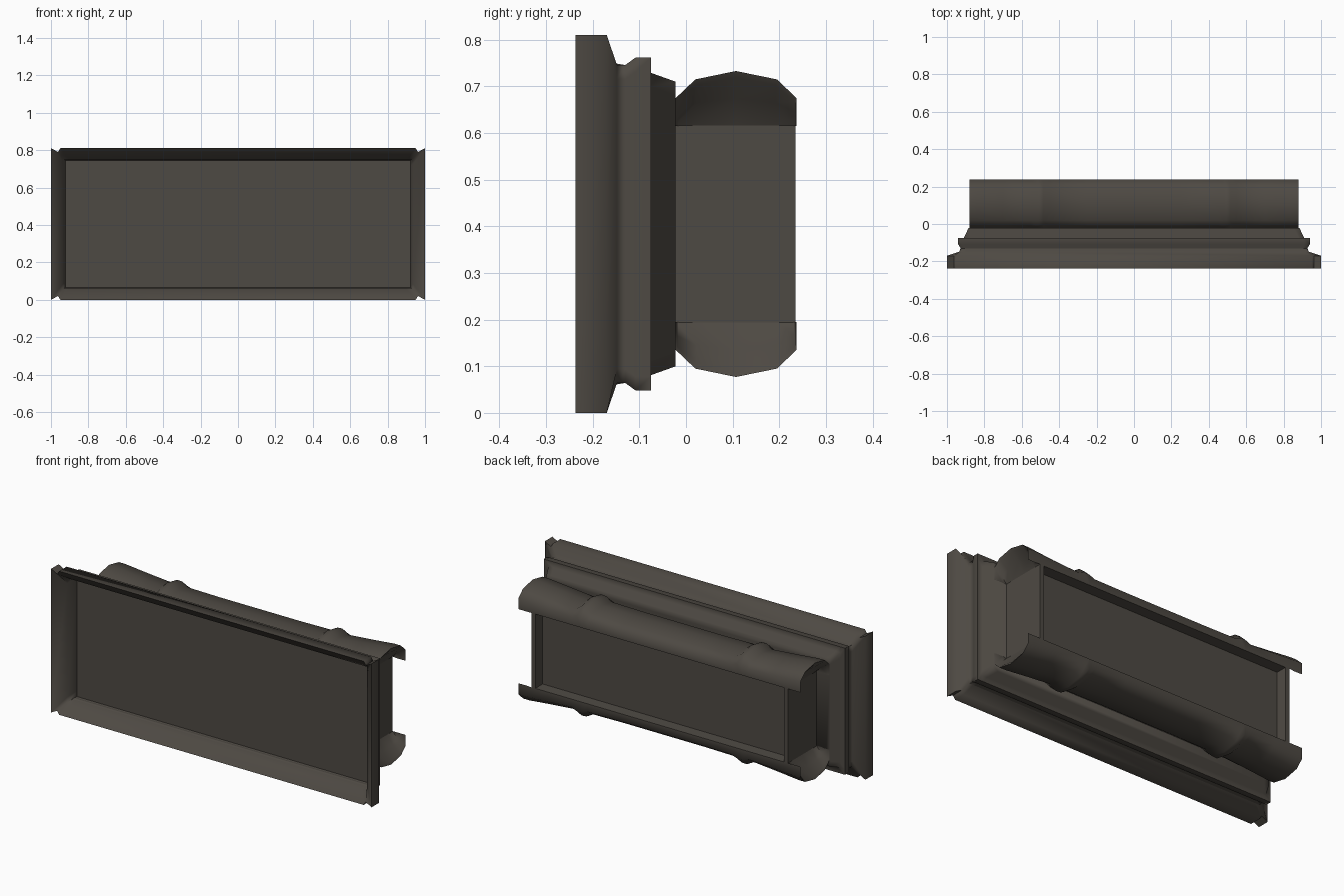
import bpy, bmesh, math

if "Cube" in bpy.data.objects:
    bpy.data.objects.remove(bpy.data.objects["Cube"], do_unlink=True)

MID = 0.405  # height of the horizontal symmetry plane

stone = bpy.data.materials.new("dark_stone")
stone.use_nodes = True
COLOUR = (0.076, 0.067, 0.056, 1)
stone.diffuse_color = COLOUR
bsdf = stone.node_tree.nodes["Principled BSDF"]
bsdf.inputs["Base Color"].default_value = COLOUR
bsdf.inputs["Roughness"].default_value = 0.9


def loft(name, rings, closed=True):
    """Skin equal-length sections; closed ones wrap round and get end caps."""
    bm = bmesh.new()
    loops = [[bm.verts.new(p) for p in ring] for ring in rings]
    n = len(loops[0])
    for a, b in zip(loops, loops[1:]):
        for i in range(n if closed else n - 1):
            j = (i + 1) % n
            bm.faces.new((a[i], a[j], b[j], b[i]))
    if closed:
        bm.faces.new(loops[0])
        bm.faces.new(loops[-1])
    bmesh.ops.recalc_face_normals(bm, faces=bm.faces)
    mesh = bpy.data.meshes.new(name)
    bm.to_mesh(mesh)
    bm.free()
    mesh.materials.append(stone)
    obj = bpy.data.objects.new(name, mesh)
    bpy.context.collection.objects.link(obj)
    bpy.ops.object.select_all(action="DESELECT")
    obj.select_set(True)
    bpy.context.view_layer.objects.active = obj
    bpy.ops.object.shade_smooth_by_angle(angle=math.radians(75))


def rect_ring(hx, hz, y, chipped=False):
    """Rectangle around the centre; chipped corners get a small V notch."""
    if chipped:
        corner = [(hx, hz), (hx - 0.038, hz - 0.02), (hx - 0.05, hz)]
    else:
        corner = [(hx, hz - 0.03), (hx, hz), (hx - 0.03, hz)]
    pts = []
    for sx, sz in ((1, 1), (-1, 1), (-1, -1), (1, -1)):
        part = corner if sx * sz > 0 else corner[::-1]
        pts += [(sx * x, y, MID + sz * z) for x, z in part]
    return pts


# Moulded slab: recessed front panel, coved chipped rim, neck, stepped back
loft("moulded_slab", [
    rect_ring(0.922, 0.339, -0.12),
    rect_ring(0.935, 0.350, -0.185),
    rect_ring(1.0, 0.405, -0.237, True),
    rect_ring(1.0, 0.405, -0.17, True),
    rect_ring(0.935, 0.341, -0.148),
    rect_ring(0.927, 0.341, -0.13),
    rect_ring(0.94, 0.357, -0.108),
    rect_ring(0.94, 0.357, -0.075),
    rect_ring(0.91, 0.324, -0.075),
    rect_ring(0.885, 0.305, -0.022),
])

# Rear block with a sunken panel
loft("rear_block", [
    rect_ring(0.80, 0.212, -0.03),
    rect_ring(0.80, 0.212, 0.235),
    rect_ring(0.775, 0.21, 0.235),
    rect_ring(0.772, 0.207, 0.175),
])

# Bolsters: open arched shells, height varying along x, hollow scooped ends
BASE = 0.21
ARCH = [(-0.022, 0), (-0.022, 0.06), (0.02, 0.1), (0.107, 0.118),
        (0.195, 0.1), (0.237, 0.06), (0.237, 0)]
HALF = [(0.88, 1.0), (0.84, 1.0), (0.7, 0.86), (0.55, 0.73),
        (0.515, 0.98), (0.485, 0.96), (0.45, 0.73), (0.25, 0.7)]


def arch_ring(x, sign, height, inset=0.0):
    return [(x, 0.107 + (y - 0.107) * (1 - inset), MID + sign * (BASE + h * height))
            for y, h in ARCH]


for name, sign in (("top_bolster", 1), ("bottom_bolster", -1)):
    stations = HALF + [(-x, f) for x, f in reversed(HALF)]
    rings = [arch_ring(x, sign, f) for x, f in stations]
    # Scoops slope in from the arched lip to the block ends
    for side in (1, -1):
        scoop = [arch_ring(side * 0.872, sign, 0.88, 0.025),
                 arch_ring(side * 0.83, sign, 0.5, 0.03),
                 arch_ring(side * 0.80, sign, 0.01)]
        rings = scoop[::-1] + rings if side == 1 else rings + scoop
    loft(name, rings, closed=False)
